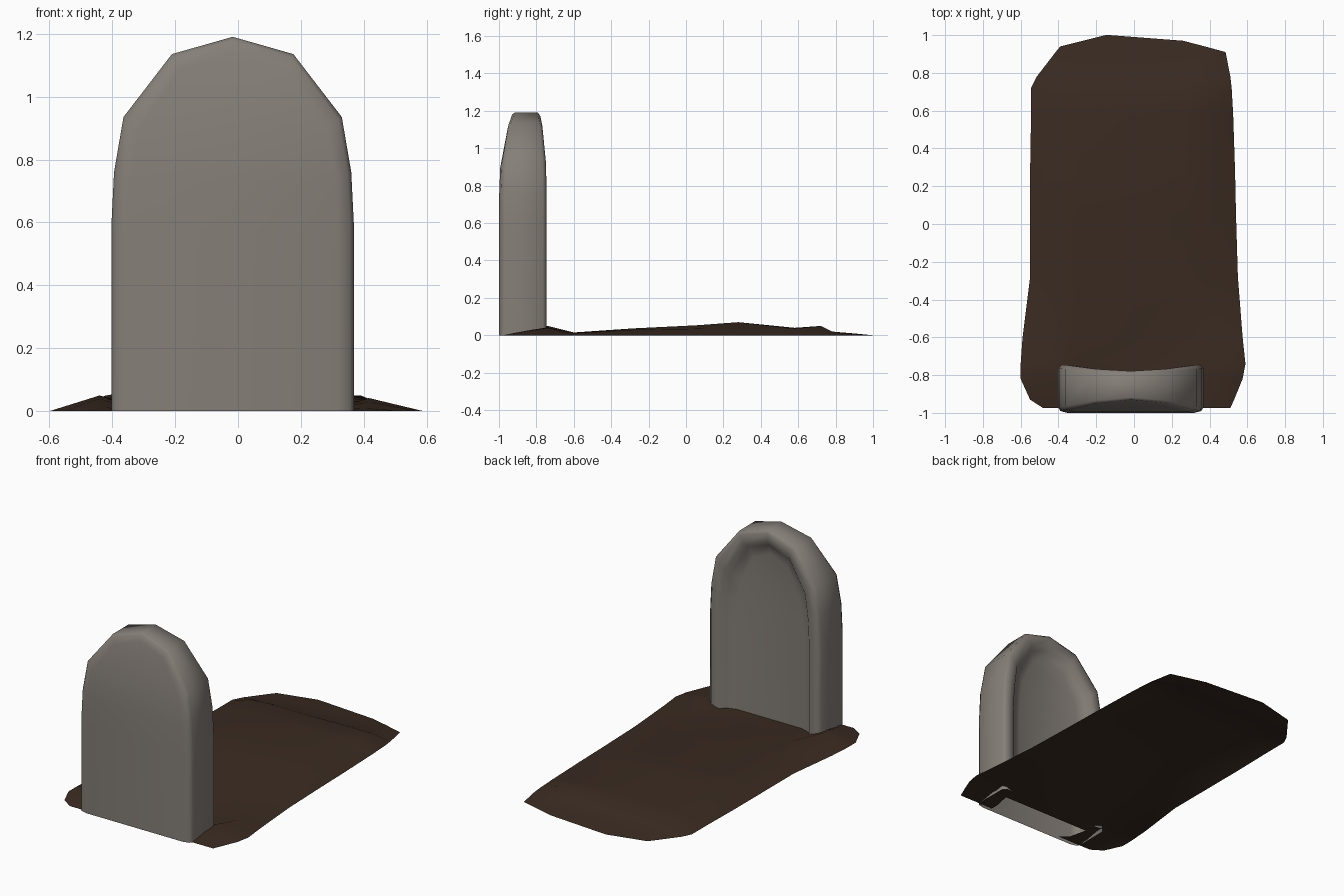
import bpy, bmesh

if "Cube" in bpy.data.objects:
    bpy.data.objects.remove(bpy.data.objects["Cube"])

def material(name, rgb):
    m = bpy.data.materials.new(name)
    m.diffuse_color = (*rgb, 1)
    m.use_nodes = True
    m.node_tree.nodes["Principled BSDF"].inputs["Base Color"].default_value = m.diffuse_color
    return m

def finish(bm, name, mat, angle):
    bmesh.ops.recalc_face_normals(bm, faces=bm.faces)
    me = bpy.data.meshes.new(name)
    bm.to_mesh(me)
    bm.free()
    ob = bpy.data.objects.new(name, me)
    bpy.context.collection.objects.link(ob)
    me.materials.append(mat)
    bpy.ops.object.select_all(action='DESELECT')
    ob.select_set(True)
    bpy.context.view_layer.objects.active = ob
    bpy.ops.object.shade_smooth_by_angle(angle=angle)
    return ob

stone = material("weathered grey stone", (0.235, 0.21, 0.187))
dirt = material("dark brown soil", (0.042, 0.024, 0.0155))

# Headstone: half outline of the arch (half width, height), mirrored about its middle
CX, TOP, HALF = -0.017, 1.19, 0.385
half = [(0.385, 0), (0.385, 0.6), (0.377, 0.76), (0.347, 0.935), (0.193, 1.135)]
arch = [(-w, z) for w, z in half] + [(0, TOP)] + [(w, z) for w, z in reversed(half)]

def arch_ring(bm, inset, y):
    """One arch loop, shrunk by inset; thinner towards the top."""
    ring = []
    for w, z in arch:
        w, h = w * (1 - inset / HALF), z * (1 - inset / TOP)
        t = max(0, (z - 0.6) / 0.59) ** 4
        yy = -0.8725 + (y + 0.8725) * (1 - 0.38 * t) + 0.015 * t
        ring.append(bm.verts.new((CX + w, yy, h)))
    return ring

def fill_arch(bm, ring):
    n = len(ring)
    for i in range(n // 2):
        j = n - 1 - i
        quad = [ring[i], ring[i + 1], ring[j - 1], ring[j]]
        bm.faces.new(list(dict.fromkeys(quad)))

bm = bmesh.new()
# front face, front edge, side, rounded rim, recess wall, recess floor
sections = [(0.05, -1.0), (0.012, -0.99), (0, -0.97), (0, -0.765), (0.02, -0.745),
            (0.075, -0.75), (0.10, -0.78), (0.16, -0.80)]
rings = [arch_ring(bm, d, y) for d, y in sections]
for a, b in zip(rings, rings[1:]):
    for i in range(len(a) - 1):
        bm.faces.new((a[i], a[i + 1], b[i + 1], b[i]))
fill_arch(bm, rings[0])
fill_arch(bm, rings[-1])
finish(bm, "headstone", stone, 1.1)

# Grave mound: rows of (y, left x, right x, left height, middle height, right height)
rows = [(-0.975, -0.48, 0.51, 0, 0, 0), (-0.93, -0.55, 0.53, 0.012, 0, 0.01),
        (-0.82, -0.60, 0.575, 0.04, 0, 0.03), (-0.74, -0.60, 0.59, 0.05, 0.002, 0.042),
        (-0.60, -0.59, 0.575, 0.015, 0.012, 0.012), (-0.28, -0.55, 0.55, 0.03, 0.037, 0.03),
        (0.05, -0.55, 0.54, 0.04, 0.053, 0.035), (0.28, -0.55, 0.535, 0.05, 0.07, 0.038),
        (0.58, -0.545, 0.525, 0.04, 0.04, 0.035), (0.72, -0.545, 0.517, 0.035, 0.045, 0.05),
        (0.78, -0.515, 0.51, 0.018, 0.02, 0.02),
        (0.91, -0.415, 0.485, 0.008, 0.009, 0.008), (0.94, -0.39, 0.375, 0.004, 0.006, 0.004),
        (0.97, -0.27, 0.26, 0.002, 0.003, 0.002), (1.0, -0.15, -0.13, 0, 0, 0)]
bm = bmesh.new()
grid = []
for y, xl, xr, hl, hm, hr in rows:
    w = xr - xl
    near = y < -0.65                 # soil sinks to the ground against the stone
    il, ir = (hm, hm) if near else (max(hl, hm), max(hr, hm))
    line = [(xl, 0), (max(-0.44, xl + 0.12 * w), hl), (max(-0.36, xl + 0.24 * w), il),
            (xl + w / 2, hm), (min(0.33, xr - 0.24 * w), ir),
            (min(0.415, xr - 0.12 * w), hr), (xr, 0)]
    grid.append([bm.verts.new((x, y, h)) for x, h in line])
for r, (a, b) in enumerate(zip(grid, grid[1:])):
    for i in range(6):
        if r < 2 and i in (2, 3):    # gap where the hollow stone stands
            continue
        bm.faces.new((a[i], a[i + 1], b[i + 1], b[i]))
mound = finish(bm, "grave_mound", dirt, 0.8)
# open shell: make sure it faces up
if mound.data.polygons[26].normal.z < 0:
    mound.data.flip_normals()
